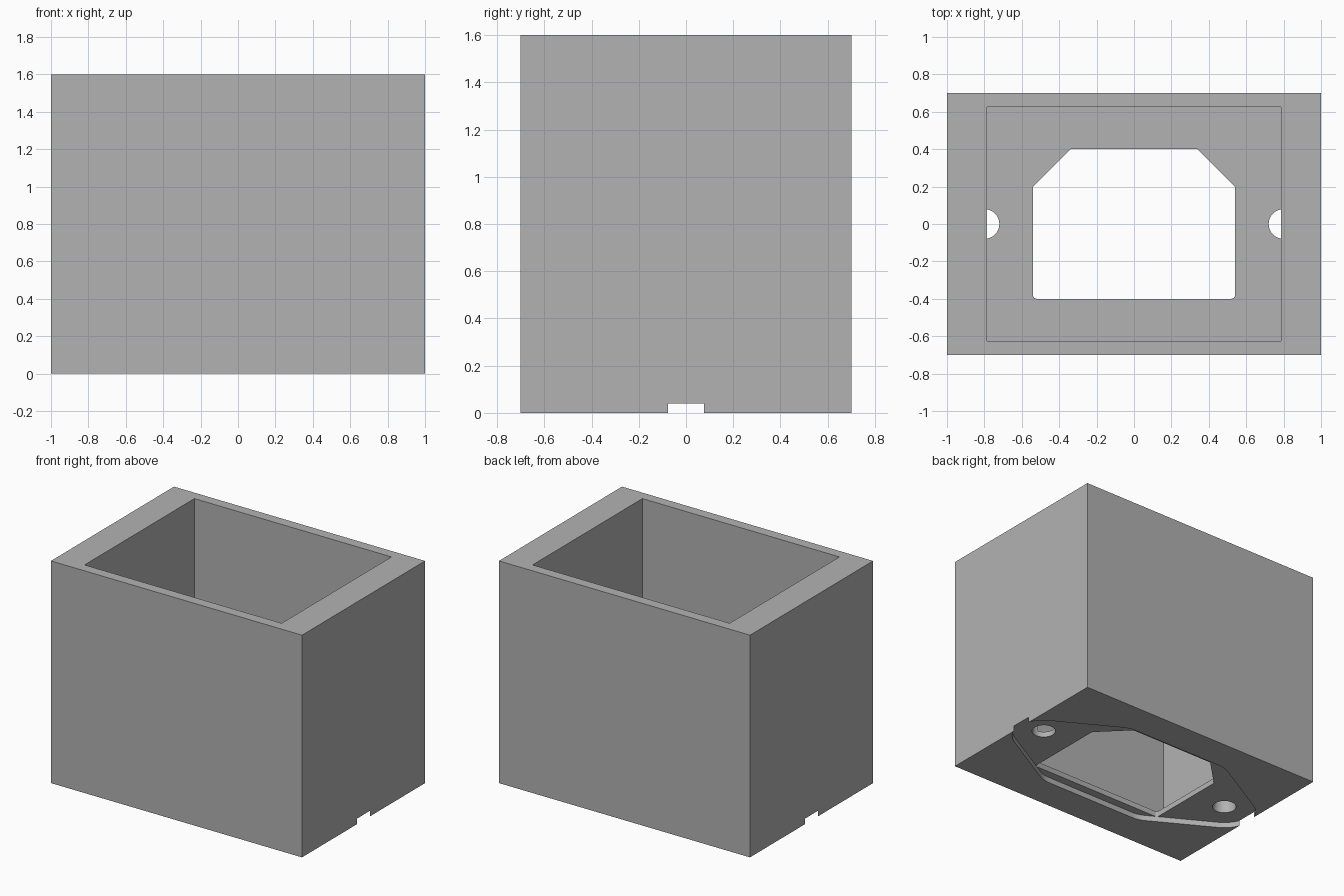
import bpy
import bmesh
from math import cos, sin, radians

cube = bpy.data.objects.get("Cube")
if cube:
    bpy.data.objects.remove(cube, do_unlink=True)

grey = bpy.data.materials.new("plain_grey")
grey.use_nodes = True
colour = (0.448, 0.448, 0.448, 1)
grey.diffuse_color = colour
grey.node_tree.nodes["Principled BSDF"].inputs["Base Color"].default_value = colour


def prism(name, outline, bottom, top):
    """Extrude a counter-clockwise outline between two heights."""
    bm = bmesh.new()
    base = bm.faces.new([bm.verts.new((x, y, bottom)) for x, y in outline])
    up = bmesh.ops.extrude_face_region(bm, geom=[base], use_keep_orig=True)
    verts = [v for v in up["geom"] if isinstance(v, bmesh.types.BMVert)]
    bmesh.ops.translate(bm, verts=verts, vec=(0, 0, top - bottom))
    bmesh.ops.recalc_face_normals(bm, faces=bm.faces)
    mesh = bpy.data.meshes.new(name)
    bm.to_mesh(mesh)
    bm.free()
    mesh.materials.append(grey)
    obj = bpy.data.objects.new(name, mesh)
    bpy.context.collection.objects.link(obj)
    return obj


def rectangle(x, y):
    return [(-x, -y), (x, -y), (x, y), (-x, y)]


def arc(cx, cy, radius, start, end, steps):
    angles = [radians(start + (end - start) * i / steps) for i in range(steps + 1)]
    return [(cx + radius * cos(a), cy + radius * sin(a)) for a in angles]


# Outer block
housing = prism("housing", rectangle(1, 0.7), 0, 1.6)

# Deep pocket, open at the top
cutters = [prism("pocket_cutter", rectangle(0.785, 0.625), 0.08, 1.8)]

# Flange recess underneath: rounded ends and sloping shoulders
tilt = 60.6
recess = (arc(0.8, 0, 0.214, -tilt, tilt, 24) + arc(0.367, 0.26, 0.2, tilt, 90, 6)
          + arc(-0.367, 0.26, 0.2, 90, 180 - tilt, 6)
          + arc(-0.8, 0, 0.214, 180 - tilt, 180 + tilt, 24)
          + arc(-0.367, -0.26, 0.2, 180 + tilt, 270, 6)
          + arc(0.367, -0.26, 0.2, 270, 360 - tilt, 6))
cutters.append(prism("recess_cutter", recess, -0.1, 0.04))

# Socket opening: two chamfered and two slightly rounded corners
socket = (arc(-0.52, -0.38, 0.02, 180, 270, 4) + arc(0.52, -0.38, 0.02, 270, 360, 4)
          + [(0.54, 0.2), (0.34, 0.4), (-0.34, 0.4), (-0.54, 0.2)])
cutters.append(prism("socket_cutter", socket, -0.1, 0.2))

# Blind screw holes at both ends
for side in (-1, 1):
    hole = arc(side * 0.8, 0, 0.08, 0, 360, 32)[:-1]
    cutters.append(prism("screw_hole_cutter", hole, -0.1, 0.4))

for cutter in cutters:
    cutter.hide_render = True
    cut = housing.modifiers.new(cutter.name, "BOOLEAN")
    cut.operation = "DIFFERENCE"
    cut.solver = "EXACT"
    cut.object = cutter

# Keep the cut mesh and drop the cutters
bpy.context.view_layer.update()
graph = bpy.context.evaluated_depsgraph_get()
finished = bpy.data.meshes.new_from_object(housing.evaluated_get(graph))
housing.modifiers.clear()
housing.data = finished
finished.materials.clear()
finished.materials.append(grey)
for polygon in finished.polygons:
    polygon.material_index = 0
for cutter in cutters:
    bpy.data.objects.remove(cutter, do_unlink=True)

bpy.ops.object.select_all(action="DESELECT")
housing.select_set(True)
bpy.context.view_layer.objects.active = housing
bpy.ops.object.shade_smooth_by_angle(angle=radians(20))
